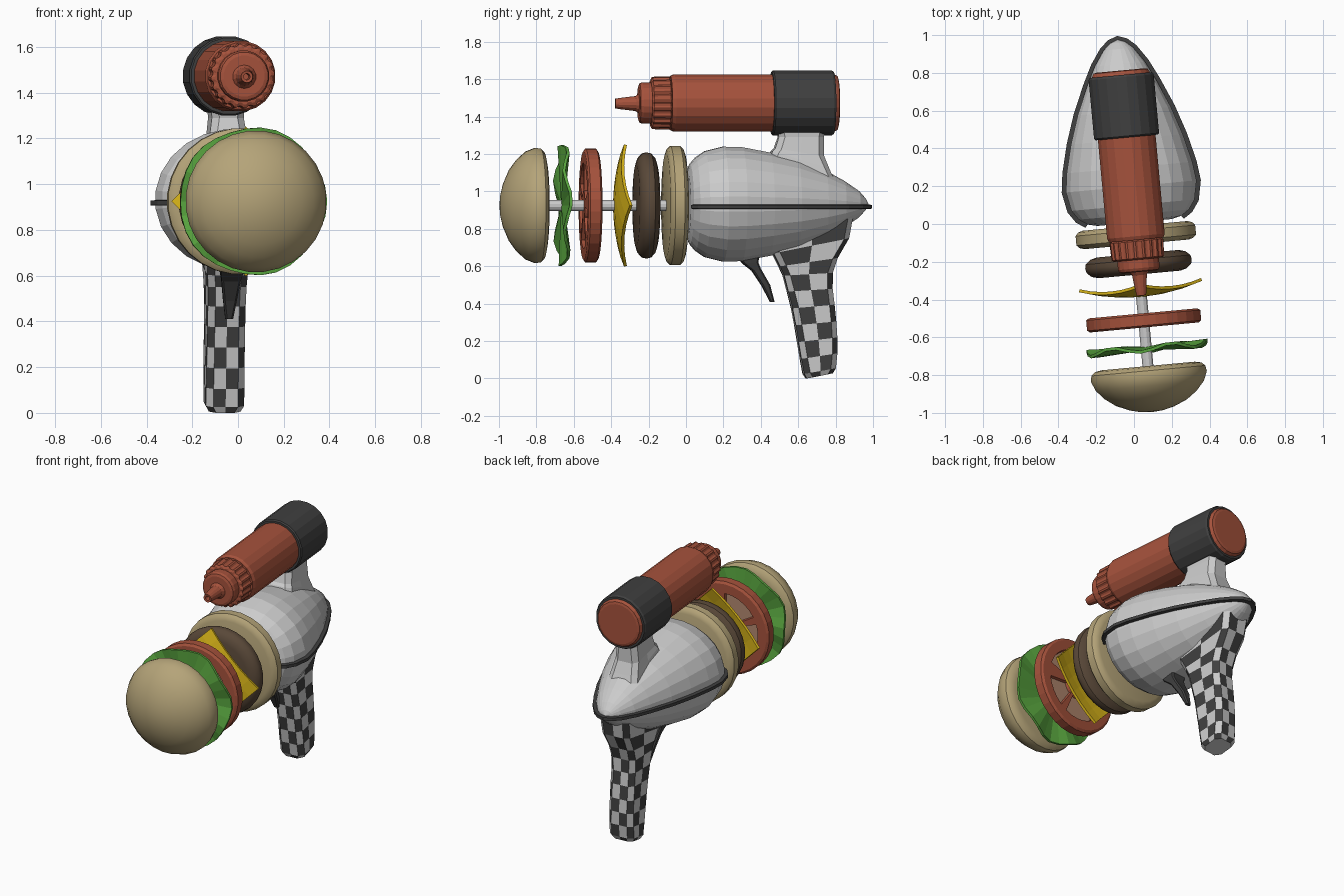
import bpy, bmesh, math
from mathutils import Matrix, Vector

if "Cube" in bpy.data.objects:
    bpy.data.objects.remove(bpy.data.objects["Cube"])

# Whole toy is turned slightly about z; parts are built along a local y axis
TURN = Matrix.Translation((0.004, 0, 0)) @ Matrix.Rotation(math.radians(5.3), 4, 'Z')
AXIS = 0.925      # height of burger axis
BOTTLE = 1.473    # height of bottle axis


def mat(name, rgb):
    m = bpy.data.materials.new(name)
    m.diffuse_color = (*rgb, 1)
    m.use_nodes = True
    m.node_tree.nodes["Principled BSDF"].inputs["Base Color"].default_value = m.diffuse_color
    return m


BUN = mat("bun", (.46, .37, .19))
RED = mat("red", (.38, .085, .045))
PULP = mat("pulp", (.45, .25, .16))
GREEN = mat("green", (.10, .38, .05))
YELLOW = mat("yellow", (.72, .48, .01))
MEAT = mat("meat", (.10, .065, .04))
DARK = mat("dark", (.05, .05, .05))
LIGHT = mat("light", (.55, .55, .55))


def finish(bm, name, mats=(), smooth=False):
    bmesh.ops.remove_doubles(bm, verts=bm.verts, dist=1e-5)
    bmesh.ops.recalc_face_normals(bm, faces=bm.faces)
    bm.transform(TURN)
    me = bpy.data.meshes.new(name)
    bm.to_mesh(me)
    bm.free()
    ob = bpy.data.objects.new(name, me)
    bpy.context.collection.objects.link(ob)
    for m in mats:
        me.materials.append(m)
    if smooth:
        bpy.ops.object.select_all(action='DESELECT')
        ob.select_set(True)
        bpy.context.view_layer.objects.active = ob
        bpy.ops.object.shade_smooth_by_angle(angle=math.radians(35))
    return ob


def loft(rings, checker=False):
    """Skin a list of equal-length point rings and cap both ends."""
    bm = bmesh.new()
    vs = [[bm.verts.new(p) for p in r] for r in rings]
    n = len(rings[0])
    for j in range(len(vs) - 1):
        for i in range(n):
            k = (i + 1) % n
            f = bm.faces.new((vs[j][i], vs[j][k], vs[j + 1][k], vs[j + 1][i]))
            if checker:
                f.material_index = (i + j) % 2
    bm.faces.new(vs[0])
    bm.faces.new(vs[-1])
    return bm


def circle(y, rx, rz, z, n, rib=0):
    return [((rx - rib * (i // 2 % 2)) * math.cos(math.tau * (i + .5) / n), y,
             z + (rz - rib * (i // 2 % 2)) * math.sin(math.tau * (i + .5) / n)) for i in range(n)]


def lathe(name, prof, z, n, mats=(), smooth=False, rib=0):
    return finish(loft([circle(y, r, r, z, n, rib) for y, r in prof]), name, mats, smooth)


# Buns, patty and skewer
lathe("top_bun", [(-1, 0), (-.995, .06), (-.98, .12), (-.95, .19), (-.91, .245), (-.86, .29), (-.81, .31),
                  (-.78, .305), (-.762, .285), (-.755, .25), (-.755, 0)], AXIS, 28, [BUN], True)
lathe("bottom_bun", [(-.108, 0), (-.108, .28), (-.10, .305), (-.085, .32), (-.035, .32), (-.018, .305),
                     (-.01, .28), (-.01, 0)], AXIS, 28, [BUN], True)
lathe("patty", [(-.268, 0), (-.268, .22), (-.258, .255), (-.235, .28), (-.213, .285), (-.19, .28),
                (-.168, .255), (-.158, .22), (-.158, 0)], AXIS, 28, [MEAT], True)
lathe("skewer", [(-.8, .03), (.05, .03)], AXIS, 12)

# Tomato slice with sunken seed pockets on both faces
bm = loft([circle(y, r, r, AXIS, 30) for y, r in [
    (-.55, 0), (-.55, .08), (-.55, .23), (-.55, .29), (-.54, .305), (-.485, .305), (-.475, .29),
    (-.475, .23), (-.475, .08), (-.475, 0)]])
bm.normal_update()
bmesh.ops.remove_doubles(bm, verts=bm.verts, dist=1e-5)
bmesh.ops.recalc_face_normals(bm, faces=bm.faces)
pockets = []
for f in bm.faces:
    c = f.calc_center_median()
    x, z = c.x, c.z - AXIS
    step = int((math.atan2(z, x) % math.tau) / math.tau * 30 + .01 - .5) % 30
    if abs(f.normal.y) > .9 and .1 < math.hypot(x, z) < .22 and step % 6:
        pockets.append(f)
for f in pockets:
    f.material_index = 1
walls = bmesh.ops.inset_region(bm, faces=pockets, thickness=.006, depth=-.018)
for f in walls['faces']:
    f.material_index = 0
finish(bm, "tomato", [RED, PULP])


def sheet(name, point, nu, nv, wrap, thick, m):
    """Thin curved sheet from a point function, thickened along y."""
    bm = bmesh.new()
    vs = [[bm.verts.new(point(i, j)) for i in range(nu)] for j in range(nv)]
    for j in range(nv - 1):
        for i in range(nu if wrap else nu - 1):
            k = (i + 1) % nu
            bm.faces.new((vs[j][i], vs[j][k], vs[j + 1][k], vs[j + 1][i]))
    ob = finish(bm, name, [m])
    mod = ob.modifiers.new("thickness", 'SOLIDIFY')
    mod.thickness, mod.offset = thick, 0


# Wavy lettuce leaf
def leaf(i, j):
    a, r = math.tau * i / 30, j / 5
    R = .322 * r * (1 + .015 * math.cos(5 * a))
    return (R * math.cos(a), -.662 + .017 * r * math.sin(6 * a + 1), AXIS + R * math.sin(a))


sheet("lettuce", leaf, 30, 6, True, .016, GREEN)


# Cheese slice: square on its corner with corners bent back
def slice_point(i, j):
    u, v = i / 6 - .5, j / 6 - .5
    x, z = (u - v) * .325, (u + v) * .325
    return (x, -.38 + .055 * (x * x + z * z) / .325 ** 2, AXIS + z)


sheet("cheese", slice_point, 7, 7, False, .016, YELLOW)

# Body: rounded front, pointed rear; (y, half width, half height)
BODY = [(.008, .20, .17), (.02, .25, .215), (.05, .295, .25), (.1, .33, .285), (.2, .35, .31), (.3, .337, .307),
        (.45, .30, .278), (.6, .25, .24), (.75, .185, .18), (.85, .135, .125), (.93, .08, .07),
        (.965, .04, .03), (.98, 0, 0)]
finish(loft([circle(y, w, h, .932, 24) for y, w, h in BODY]), "body")

# Dark rim running round the widest line of the body
side = [(w, y) for y, w, h in BODY[1:]]
path = [Vector(p) for p in side] + [Vector((-x, y)) for x, y in reversed(side[:-1])]
rings = []
for i, p in enumerate(path):
    t = (path[min(i + 1, len(path) - 1)] - path[max(i - 1, 0)]).normalized()
    nrm = Vector((t.y, -t.x))
    a, b = p - nrm * .02, p + nrm * .02
    rings.append([(a.x, a.y, .905), (b.x, b.y, .908), (b.x, b.y, .928), (a.x, a.y, .932)])
finish(loft(rings), "body_rim", [DARK])


def oblong(yf, zf, yb, zb, w, c):
    """12-point chamfered rectangle, sloping from front edge to back edge."""
    L = yb - yf
    half = [(0, 0), (w - c, 0), (w, c / L), (w, .5), (w, 1 - c / L), (w - c, 1), (0, 1)]
    pts = half + [(-x, t) for x, t in reversed(half[1:-1])]
    return [(x, yf + L * t, zf + (zb - zf) * t) for x, t in pts]


# Chequered grip
GRIP = [(.44, .76, .89, .86, .10), (.465, .67, .87, .75, .095), (.50, .60, .81, .645, .088),
        (.523, .55, .783, .565, .085), (.545, .465, .783, .48, .083), (.568, .375, .793, .395, .083),
        (.585, .285, .802, .305, .083), (.60, .195, .808, .22, .083), (.615, .105, .808, .135, .084),
        (.63, .025, .80, .055, .084), (.645, .0, .785, .028, .07)]
finish(loft([oblong(a, b, c, d, w, .03) for a, b, c, d, w in GRIP], True), "grip", [LIGHT, DARK])

# Mount between body and bottle
MOUNT = [(.43, 1.14, .80, 1.04, .105), (.46, 1.215, .765, 1.12, .09), (.475, 1.23, .737, 1.19, .08),
         (.495, 1.29, .737, 1.29, .07), (.485, 1.36, .75, 1.36, .075)]
finish(loft([oblong(a, b, c, d, w, .03) for a, b, c, d, w in MOUNT]), "bottle_mount")

# Trigger: curved, tapering blade
TRIGGER = [(.27, .66, .39, .66, .055), (.305, .615, .385, .62, .05), (.355, .575, .40, .585, .042),
           (.41, .49, .45, .50, .03), (.45, .41, .475, .41, .017)]
finish(loft([oblong(a, b, c, d, w, .008) for a, b, c, d, w in TRIGGER]), "trigger", [DARK])

# Sauce bottle with holding collar, ribbed cap and nozzle
lathe("bottle", [(-.085, .12), (-.085, .146), (-.065, .155), (.795, .155), (.812, .145), (.816, .13)],
      BOTTLE, 20, [RED])
lathe("bottle_collar", [(.46, .15), (.46, .168), (.468, .175), (.78, .175), (.792, .168), (.792, .15)],
      BOTTLE, 20, [DARK])
lathe("bottle_cap", [(-.19, .125), (-.182, .14), (-.092, .143), (-.08, .13)], BOTTLE, 80, [RED], rib=.008)
lathe("cap_neck", [(-.255, .09), (-.25, .105), (-.235, .112), (-.18, .112)], BOTTLE, 20, [RED])
lathe("nozzle", [(-.33, .012), (-.378, .014), (-.38, .026), (-.355, .03), (-.272, .04), (-.25, .055)],
      BOTTLE - .003, 14, [RED])
